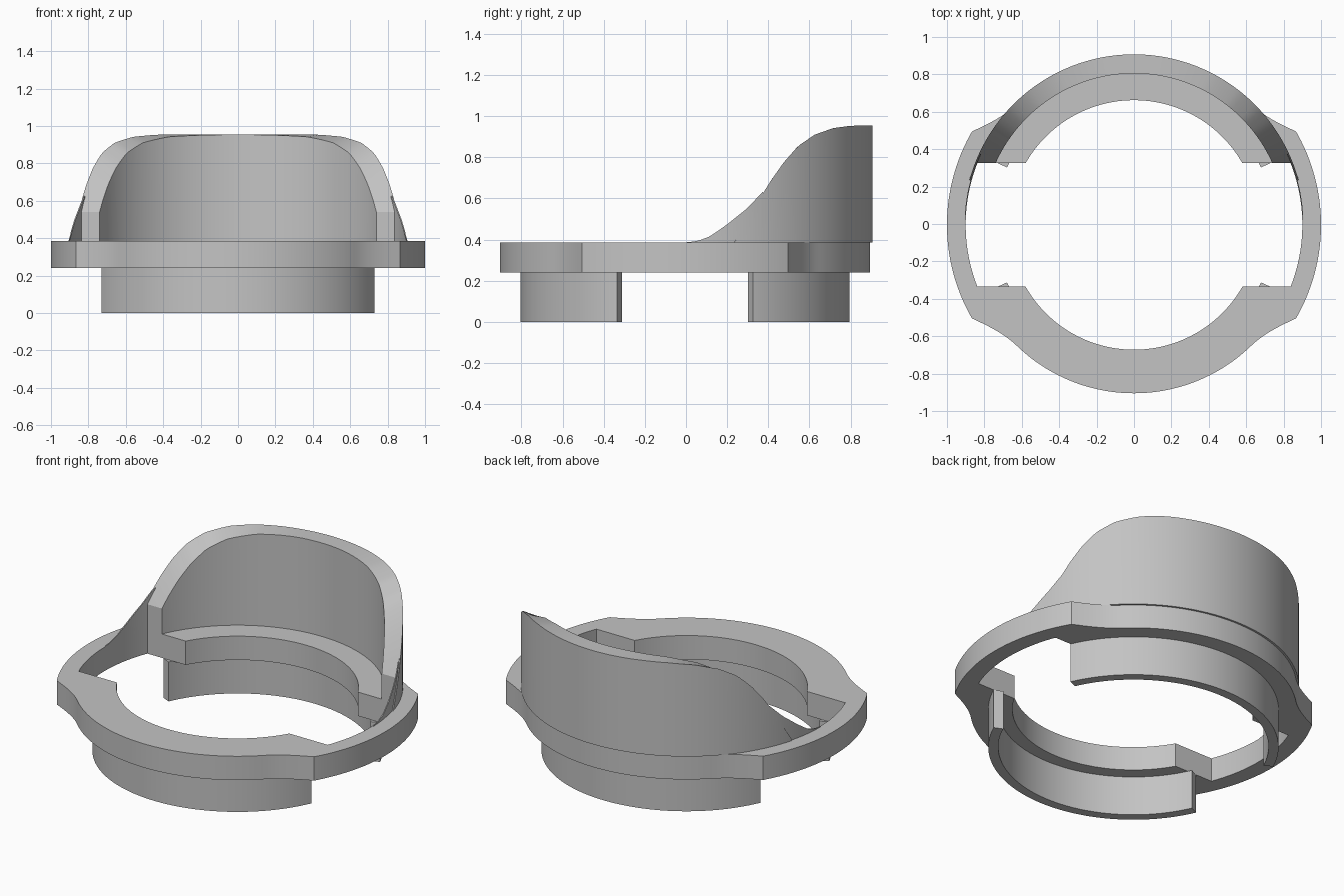
import bpy, bmesh, math

if "Cube" in bpy.data.objects:
    bpy.data.objects.remove(bpy.data.objects["Cube"])

grey = bpy.data.materials.new("plain_grey")
grey.use_nodes = True
COLOUR = (0.55, 0.55, 0.55, 1)
grey.diffuse_color = COLOUR
grey.node_tree.nodes["Principled BSDF"].inputs["Base Color"].default_value = COLOUR

Z_PLATE, Z_TOP = 0.24, 0.385
SLOT_Y, SLOT_R = 0.33, 0.90
OFFSET_Y = -0.005


def slot_radius(low):
    """Inner radius that steps out to the straight-sided side slots."""
    return lambda a: max(low, min(SLOT_R, SLOT_Y / max(abs(math.sin(a)), 1e-6)))


def plate_outer(a):
    """Wide side lugs that sweep into the smaller front and back arcs."""
    d = math.degrees(math.asin(min(1, abs(math.sin(a)))))
    if d <= 30.01:
        return 1.0
    t = min(1, (d - 30) / 16)
    return 0.9 + 0.1 * (1 - t) ** 2


def lookup(points):
    """Piecewise-linear height over y."""
    def f(y):
        for (y0, z0), (y1, z1) in zip(points, points[1:]):
            if y <= y1:
                return z0 + (z1 - z0) * max(0, (y - y0) / (y1 - y0))
        return points[-1][1]
    return f


def edge_angle(y, r):
    return math.asin(y / r)


def sweep(name, start, end, inner, outer, z0, top, extra=(), closed=False):
    """Radial wall between two radius functions, with a top height over y."""
    n = max(8, round((end - start) / math.radians(1.5)))
    angles = {round(start + (end - start) * i / n, 5) for i in range(n + 1)}
    angles |= {round(a, 5) for a in extra if start < a < end}
    angles = sorted(angles)
    if closed:
        angles.pop()
    bm = bmesh.new()
    rings = []
    for a in angles:
        ring = []
        for r, is_top in ((inner(a), 0), (outer(a), 0), (outer(a), 1), (inner(a), 1)):
            x, y = r * math.cos(a), r * math.sin(a)
            ring.append(bm.verts.new((x, y + OFFSET_Y, top(y) if is_top else z0)))
        rings.append(ring)
    pairs = list(zip(rings, rings[1:]))
    if closed:
        pairs.append((rings[-1], rings[0]))
    else:
        bm.faces.new(rings[0])
        bm.faces.new(rings[-1])
    for p, q in pairs:
        for i in range(4):
            j = (i + 1) % 4
            bm.faces.new((p[i], p[j], q[j], q[i]))
    bmesh.ops.remove_doubles(bm, verts=bm.verts, dist=1e-5)
    bmesh.ops.recalc_face_normals(bm, faces=bm.faces)
    mesh = bpy.data.meshes.new(name)
    bm.to_mesh(mesh)
    bm.free()
    mesh.materials.append(grey)
    obj = bpy.data.objects.new(name, mesh)
    bpy.context.collection.objects.link(obj)
    bpy.ops.object.select_all(action="DESELECT")
    obj.select_set(True)
    bpy.context.view_layer.objects.active = obj
    bpy.ops.object.shade_smooth_by_angle(angle=math.radians(25))
    return obj


def const(v):
    return lambda _: v


def quadrants(a):
    return (a, math.pi - a, math.pi + a, 2 * math.pi - a)


# Flat base ring with side lugs and slots
corners = []
for a in (edge_angle(SLOT_Y, SLOT_R), edge_angle(SLOT_Y, 0.667), math.radians(30)):
    corners += quadrants(a)
sweep("base_ring", 0, 2 * math.pi, slot_radius(0.667), plate_outer,
      Z_PLATE, const(Z_TOP), corners, closed=True)

# Two lower skirt arcs, front and back
a = edge_angle(SLOT_Y, 0.80)
for name, turn in (("back_skirt", 0), ("front_skirt", math.pi)):
    sweep(name, a + turn, math.pi - a + turn, const(0.745), const(0.80), 0, const(Z_PLATE))

# Tall curved back wall
wall_top = lookup([(0.24, 0.385), (0.33, 0.54), (0.37, 0.61), (0.42, 0.69), (0.48, 0.775),
                   (0.55, 0.855), (0.63, 0.91), (0.72, 0.942), (0.8, 0.953), (0.86, 0.955)])
a = edge_angle(0.24, 0.912)
ends = [edge_angle(SLOT_Y, SLOT_R), edge_angle(SLOT_Y, 0.81)]
sweep("back_wall", a, math.pi - a, slot_radius(0.81), const(0.912), Z_TOP, wall_top,
      ends + [math.pi - e for e in ends])

# Thin fins that run the wall down onto the side lugs
fin_top = lookup([(0, 0.386), (0.06, 0.393), (0.12, 0.415), (0.2, 0.47),
                  (0.3, 0.55), (0.4, 0.655)])
a = edge_angle(0.38, 0.905)
sweep("left_fin", 0, a, const(SLOT_R), const(0.906), Z_TOP, fin_top)
sweep("right_fin", math.pi - a, math.pi, const(SLOT_R), const(0.906), Z_TOP, fin_top)
